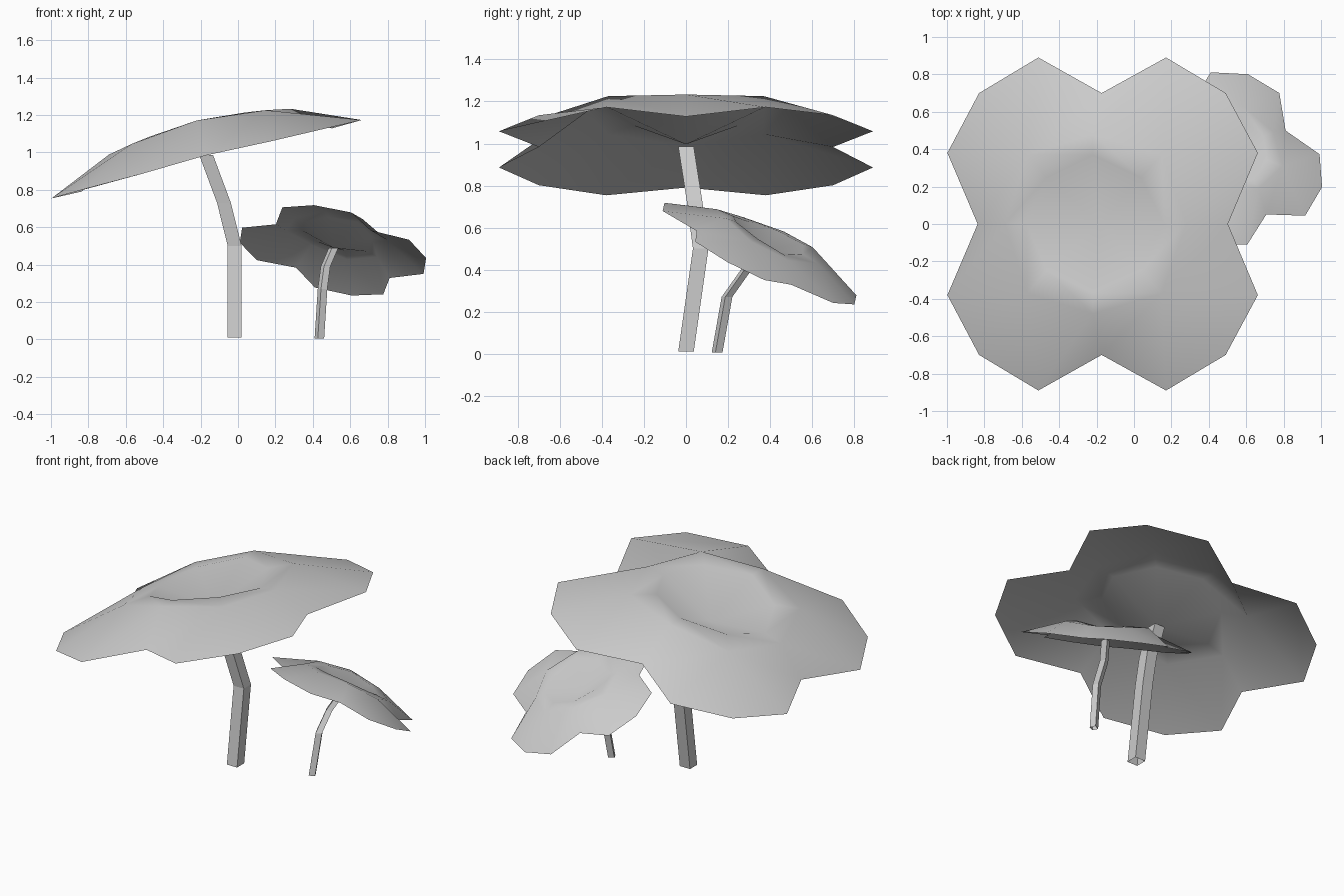
import bpy
from math import cos, sin, radians
from mathutils import Matrix, Vector

if "Cube" in bpy.data.objects:
    bpy.data.objects.remove(bpy.data.objects["Cube"])


def make_object(name, verts, faces, smooth):
    mesh = bpy.data.meshes.new(name)
    mesh.from_pydata(verts, [], faces)
    mesh.polygons.foreach_set("use_smooth", [smooth] * len(faces))
    mesh.update()
    obj = bpy.data.objects.new(name, mesh)
    bpy.context.collection.objects.link(obj)
    return obj


# One quarter of a 4x4 leaf grid: (column, row) -> local position
QUARTER = {
    (0, 0): (0, 0, 0.025),
    (1, 0): (0.50, 0, 0.143), (0, 1): (0, 0.48, 0.205), (1, 1): (0.37, 0.37, 0.168),
    (2, 0): (0.69, 0, -0.013), (0, 2): (0, 0.70, 0.012),
    (2, 1): (0.856, 0.38, -0.009), (1, 2): (0.352, 0.89, 0), (2, 2): (0.68, 0.70, -0.004),
}
# Lip of the central dish, between the centre and the first grid ring
LIP = {(1, 0): (0.38, 0, 0.15), (0, 1): (0, 0.37, 0.205), (1, 1): (0.26, 0.25, 0.183)}
RING = [(1, 0), (1, 1), (0, 1), (-1, 1), (-1, 0), (-1, -1), (0, -1), (1, -1)]


def mirrored(table, i, j):
    px, py, pz = table[abs(i), abs(j)]
    return Vector((px if i >= 0 else -px, py if j >= 0 else -py, pz))


def leaf(name, origin, x_axis, y_axis, scale):
    """Four-lobed dished leaf, mirrored from its quarter and tilted into place."""
    x = Vector(x_axis).normalized()
    n = x.cross(Vector(y_axis)).normalized()
    rot = Matrix((x, n.cross(x), n)).transposed()
    local = [mirrored(QUARTER, i, j) for j in range(-2, 3) for i in range(-2, 3)]
    local += [mirrored(LIP, i, j) for i, j in RING]
    verts = [Vector(origin) + rot @ (v * scale) for v in local]
    # lobes: outer cells of the grid
    faces = [(r * 5 + c, r * 5 + c + 1, r * 5 + c + 6, r * 5 + c + 5)
             for r in range(4) for c in range(4) if r in (0, 3) or c in (0, 3)]
    # crest band and dish
    grid = [(j + 2) * 5 + i + 2 for i, j in RING]
    for k in range(8):
        m = (k + 1) % 8
        faces.append((25 + k, grid[k], grid[m], 25 + m))
        faces.append((12, 25 + k, 25 + m))
    return make_object(name, verts, faces, True)


def stem(name, path, width, angle):
    """Bent four-sided tube with open ends."""
    r = width / 2 ** 0.5
    verts = []
    for p in path:
        for k in range(4):
            a = radians(angle + 45 + 90 * k)
            verts.append(Vector(p) + Vector((r * cos(a), r * sin(a), 0)))
    faces = [(s * 4 + k, s * 4 + (k + 1) % 4, s * 4 + 4 + (k + 1) % 4, s * 4 + 4 + k)
             for s in range(len(path) - 1) for k in range(4)]
    return make_object(name, verts, faces, False)


# Large plant
leaf("large_leaf", (-0.17, 0, 0.972), (0.97, 0, 0.245), (0, 1, 0), 1.0)
stem("large_stem", [(-0.018, 0, 0.01), (-0.018, 0.07, 0.5),
                    (-0.075, 0.04, 0.73), (-0.17, 0, 0.985)], 0.074, 0)

# Small plant
leaf("small_leaf", (0.508, 0.35, 0.478), (0.825, 0.413, -0.389), (-0.515, 0.813, -0.275), 0.535)
stem("small_stem", [(0.435, 0.148, 0.005), (0.452, 0.195, 0.27),
                    (0.468, 0.28, 0.39), (0.51, 0.345, 0.488)], 0.038, 27)
